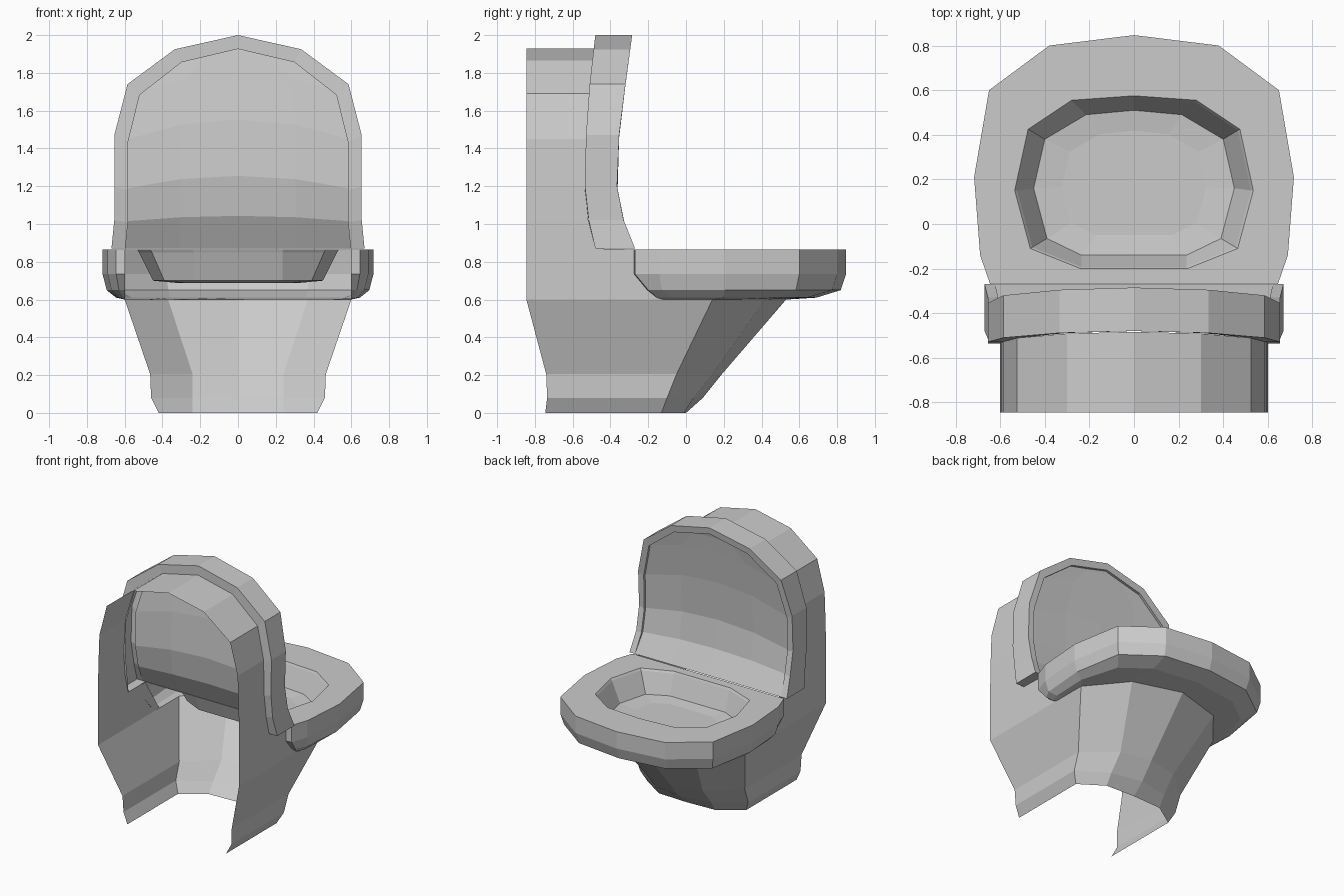
import bpy, bmesh
from mathutils import Vector

if "Cube" in bpy.data.objects:
    bpy.data.objects.remove(bpy.data.objects["Cube"])


def mirror(half):
    """Half path starting on the centre line -> full path, +x end to -x end."""
    return half[::-1] + [(-p[0],) + tuple(p[1:]) for p in half[1:]]


def at_z(half, z):
    return [(x, y, z) for x, y in half]


def loft(bm, rows, closed=False):
    """Join successive rows of equal length with quads."""
    vs = [[bm.verts.new(p) for p in r] for r in rows]
    n = len(vs[0])
    for a, b in zip(vs, vs[1:]):
        for i in range(n if closed else n - 1):
            j = (i + 1) % n
            bm.faces.new((a[i], a[j], b[j], b[i]))
    return vs


def finish(name, bm):
    bmesh.ops.remove_doubles(bm, verts=bm.verts[:], dist=0.0005)
    bmesh.ops.recalc_face_normals(bm, faces=bm.faces[:])
    me = bpy.data.meshes.new(name)
    bm.to_mesh(me)
    bm.free()
    ob = bpy.data.objects.new(name, me)
    bpy.context.collection.objects.link(ob)
    return ob


def lerp_table(table, z):
    for (z0, y0), (z1, y1) in zip(table, table[1:]):
        if z <= z1:
            return y0 + (y1 - y0) * (z - z0) / (z1 - z0)
    return table[-1][1]


LID_FRONT = [(0.87, -0.27), (1.02, -0.33), (1.2, -0.365), (1.46, -0.355), (1.74, -0.32), (2.0, -0.285)]
LID_BACK = [(0.87, -0.48), (1.02, -0.515), (1.2, -0.535), (1.46, -0.53), (1.74, -0.51), (2.0, -0.48)]

# Pedestal: open-backed, open-bottomed tapering wall
bm = bmesh.new()
levels = [
    (0.60, [(0, 0.53), (0.37, 0.42), (0.60, 0.14), (0.60, -0.845)]),
    (0.205, [(0, 0.19), (0.24, 0.14), (0.465, -0.05), (0.465, -0.74)]),
    (0.08, [(0, 0.09), (0.24, 0.04), (0.46, -0.10), (0.46, -0.735)]),
    (0.0, [(0, 0.0), (0.24, -0.01), (0.42, -0.13), (0.42, -0.745)]),
]
loft(bm, [mirror(at_z(h, z)) for z, h in levels])
finish("pedestal", bm)

# Rear housing: side walls and arch behind the lid
arch = [(0, 1.93), (0.30, 1.865), (0.525, 1.69), (0.588, 1.45), (0.597, 1.2), (0.60, 1.02)]
front = [(x, lerp_table(LID_BACK, z * 1.02), z) for x, z in arch]
back = [(x, -0.845, z) for x, z in arch]
front += [(0.60, -0.48, 0.87), (0.60, -0.27, 0.865), (0.60, -0.1, 0.60)]
back += [(0.60, -0.845, 0.87), (0.60, -0.845, 0.865), (0.60, -0.845, 0.60)]
bm = bmesh.new()
loft(bm, [mirror(front), mirror(back)])
finish("rear_housing", bm)

# Seat rim: outer side, rolled underside, flat top and bowl
outline = [(0, 0.847), (0.38, 0.80), (0.65, 0.60), (0.717, 0.21), (0.69, -0.14), (0.645, -0.27)]
rolled = [(x * 0.97, 0.15 + (y - 0.15) * 0.96) for x, y in outline[:-1]] + [(0.63, -0.2)]
under = [(0, 0.69), (0.36, 0.64), (0.56, 0.49), (0.645, 0.2), (0.635, -0.08), (0.61, -0.15)]
inner = [(0, 0.53), (0.37, 0.42), (0.485, 0.28), (0.60, 0.14), (0.60, -0.05), (0.60, -0.12)]
bm = bmesh.new()
loft(bm, [mirror(at_z(h + [(0.598, h[-1][1] - 0.005)], z)) for h, z in
          ((outline, 0.865), (outline, 0.735), (rolled, 0.65), (under, 0.61), (inner, 0.60))])


def ring(half, back_y, z):
    return mirror(at_z(half, z)) + [(0, back_y, z)]


bowl_top = [(0, 0.575), (0.28, 0.555), (0.475, 0.425), (0.535, 0.15), (0.465, -0.11), (0.24, -0.20)]
bowl_rim = [(x * 0.98, 0.18 + (y - 0.18) * 0.98) for x, y in bowl_top]
bowl_low = [(0, 0.51), (0.215, 0.49), (0.40, 0.38), (0.45, 0.16), (0.39, -0.065), (0.235, -0.14)]
floor = [(x * 0.72, 0.18 + (y - 0.18) * 0.72) for x, y in bowl_low]
rows = loft(bm, [ring(outline, -0.27, 0.865), ring(bowl_top, -0.20, 0.865),
                 ring(bowl_rim, -0.194, 0.85), ring(bowl_low, -0.14, 0.70),
                 ring(floor, -0.05, 0.688)], closed=True)
bm.faces.new(rows[-1])
finish("seat_and_bowl", bm)

# Raised lid: outer band, rim and curved front panel
edge = [(0, 2.0), (0.335, 1.925), (0.585, 1.74), (0.655, 1.47), (0.655, 1.2), (0.655, 1.02), (0.67, 0.87)]
inset = [(x * 0.93, 0.87 + (z - 0.87) * 0.955) for x, z in edge]
inner_wall = [(x * 0.9, 0.87 + (z - 0.87) * 0.935) for x, z in edge]


def on(path, table, dy=0.0):
    return [(x, lerp_table(table, z) + dy, z) for x, z in path]


bm = bmesh.new()
wall_edge = on(edge, LID_BACK)
wall_edge = [(x * 0.89, y, 0.87 + (z - 0.87) * 0.935) for x, y, z in wall_edge]
panel_edge = on(inset, LID_FRONT, -0.018)
panel_edge[-1] = (inset[-1][0], -0.27, 0.87)
loft(bm, [mirror(wall_edge), mirror(on(edge, LID_BACK)), mirror(on(edge, LID_FRONT)),
          mirror(on(inset, LID_FRONT)), mirror(panel_edge)])
# underside caps at the two lower corners
for s in (1, -1):
    bm.faces.new([bm.verts.new((s * x, y, 0.87)) for x, y in
                  ((0.67, -0.27), (0.67, -0.48), (0.596, -0.48), (0.596, -0.27))])
# panel rows bow upward towards the middle
grid = []
for (x, y, z), lift in zip(panel_edge[:0:-1], (0, 0.03, 0.07, 0.11, 0.10, 0.04)):
    row = []
    for f in (-1, -0.5, 0, 0.5, 1):
        zz = z + lift * (1 - f * f)
        row.append((x * f, y if abs(f) == 1 or lift == 0 else lerp_table(LID_FRONT, zz) - 0.022, zz))
    grid.append(row)
top = loft(bm, grid)[-1]
apex = bm.verts.new(panel_edge[0])
for a, b in zip(top, top[1:]):
    bm.faces.new((a, b, apex))
finish("lid", bm)
